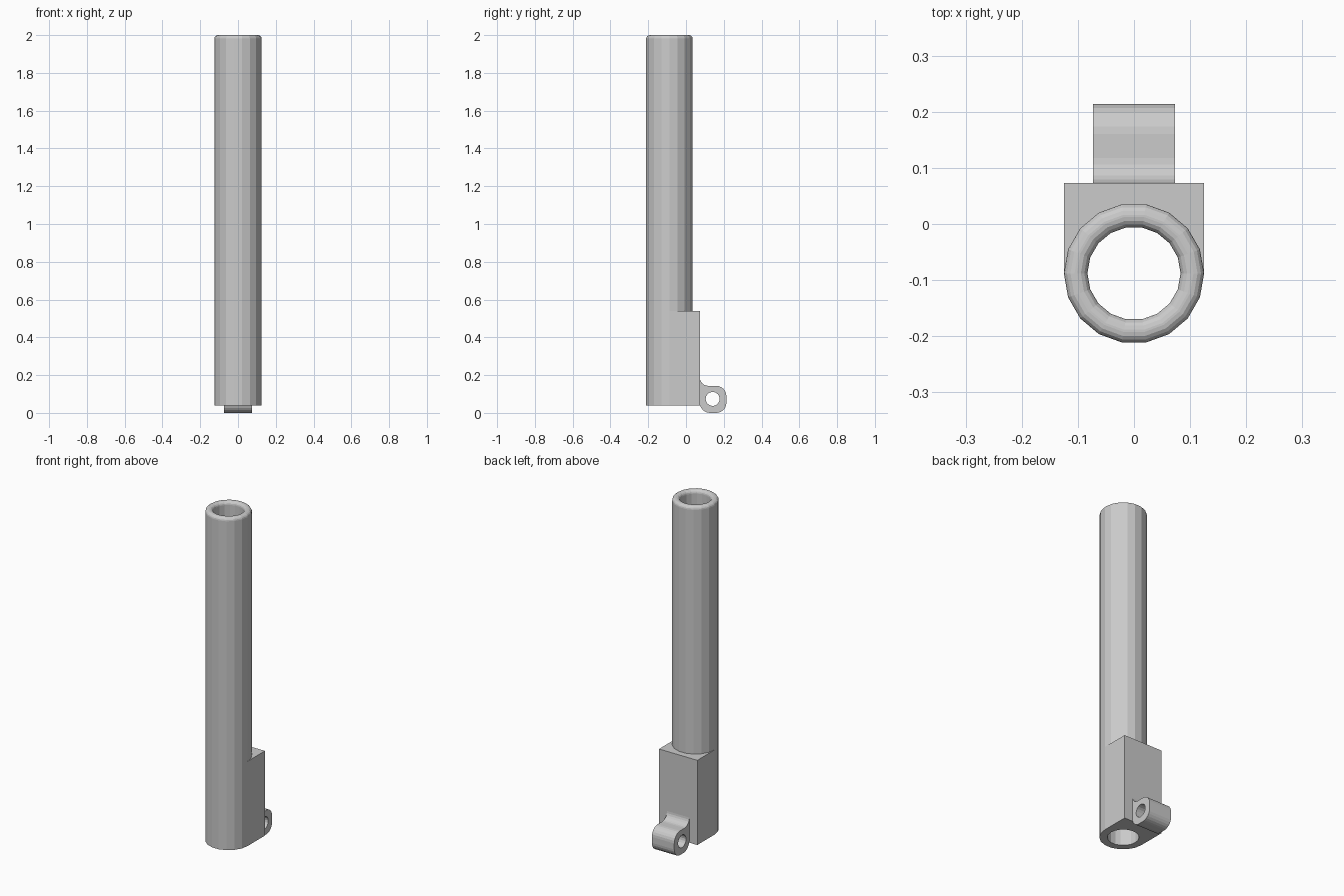
import bpy, bmesh
from math import sin, cos, pi, radians

if "Cube" in bpy.data.objects:
    bpy.data.objects.remove(bpy.data.objects["Cube"])

N = 18                       # sides of the tube
CY, R_OUT, R_IN = -0.088, 0.125, 0.083
Z0, Z1, TOP = 0.04, 0.54, 2.0
BACK = 0.073                 # rear face of the mounting block
BEV = 0.019                  # rim rounding


def finish(bm, name):
    bmesh.ops.recalc_face_normals(bm, faces=bm.faces)
    me = bpy.data.meshes.new(name)
    bm.to_mesh(me)
    bm.free()
    ob = bpy.data.objects.new(name, me)
    bpy.context.collection.objects.link(ob)
    return ob


def arc(cx, cy, r, a0, a1, n=6):
    return [(cx + r * cos(radians(a0 + (a1 - a0) * i / n)),
             cy + r * sin(radians(a0 + (a1 - a0) * i / n))) for i in range(n + 1)]


# Tube with rounded rim, merged with the square block behind its lower end
bm = bmesh.new()


def ring(r, z):
    return [bm.verts.new((r * cos(2 * pi * i / N), CY + r * sin(2 * pi * i / N), z))
            for i in range(N)]


def bridge(a, b):
    for i in range(N):
        j = (i + 1) % N
        bm.faces.new((a[i], a[j], b[j], b[i]))


rim = arc(R_OUT - BEV, TOP - BEV, BEV, 0, 90, 4) + arc(R_IN + BEV, TOP - BEV, BEV, 90, 180, 4)
shelf = ring(R_OUT, Z1)
prev = shelf
for r, z in rim:
    cur = ring(r, z)
    bridge(prev, cur)
    prev = cur
inner = ring(R_IN, Z0)
bridge(prev, inner)

# Lower front half of the tube wall
H = N // 2
low = [bm.verts.new((R_OUT * cos(2 * pi * i / N), CY + R_OUT * sin(2 * pi * i / N), Z0))
       for i in range(H, N + 1)]
high = shelf[H:] + [shelf[0]]
for i in range(H):
    bm.faces.new((low[i], low[i + 1], high[i + 1], high[i]))

# Block sides, shelf and underside
b_l, b_r = [bm.verts.new((x, BACK, Z0)) for x in (-R_OUT, R_OUT)]
t_l, t_r = [bm.verts.new((x, BACK, Z1)) for x in (-R_OUT, R_OUT)]
bm.faces.new((low[-1], b_r, t_r, shelf[0]))
bm.faces.new((b_r, b_l, t_l, t_r))
bm.faces.new((b_l, low[0], shelf[H], t_l))
bm.faces.new(shelf[:H + 1] + [t_l, t_r])
bm.faces.new(inner[:H + 1] + [low[0], b_l, b_r, low[-1]])
bm.faces.new(low + [inner[0]] + inner[:H - 1:-1])
finish(bm, "tube_and_block")

# Hinge lug: filleted, rounded outline with a pin hole, extruded along x
W, S, C = 0.073, 0.143, 0.054
F = 0.045
outline = (arc(BACK + F, S + F, F, 180, 270)
           + arc(0.214 - C, S - C, C, 90, 0)
           + arc(0.214 - C, C, C, 0, -90)
           + arc(BACK + C, C, C, -90, -180))
hole = arc(0.141, 0.074, 0.037, 0, 360, 18)[:-1]

bm = bmesh.new()
edges = []
for loop in (outline, hole):
    vs = [bm.verts.new((-W, y, z)) for y, z in loop]
    edges += [bm.edges.new((vs[i - 1], vs[i])) for i in range(len(vs))]
bmesh.ops.triangle_fill(bm, edges=edges, use_beauty=True, normal=(1, 0, 0))
res = bmesh.ops.extrude_face_region(bm, geom=bm.faces[:], use_keep_orig=True)
bmesh.ops.translate(bm, vec=(2 * W, 0, 0),
                    verts=[g for g in res["geom"] if isinstance(g, bmesh.types.BMVert)])
finish(bm, "hinge_lug")
